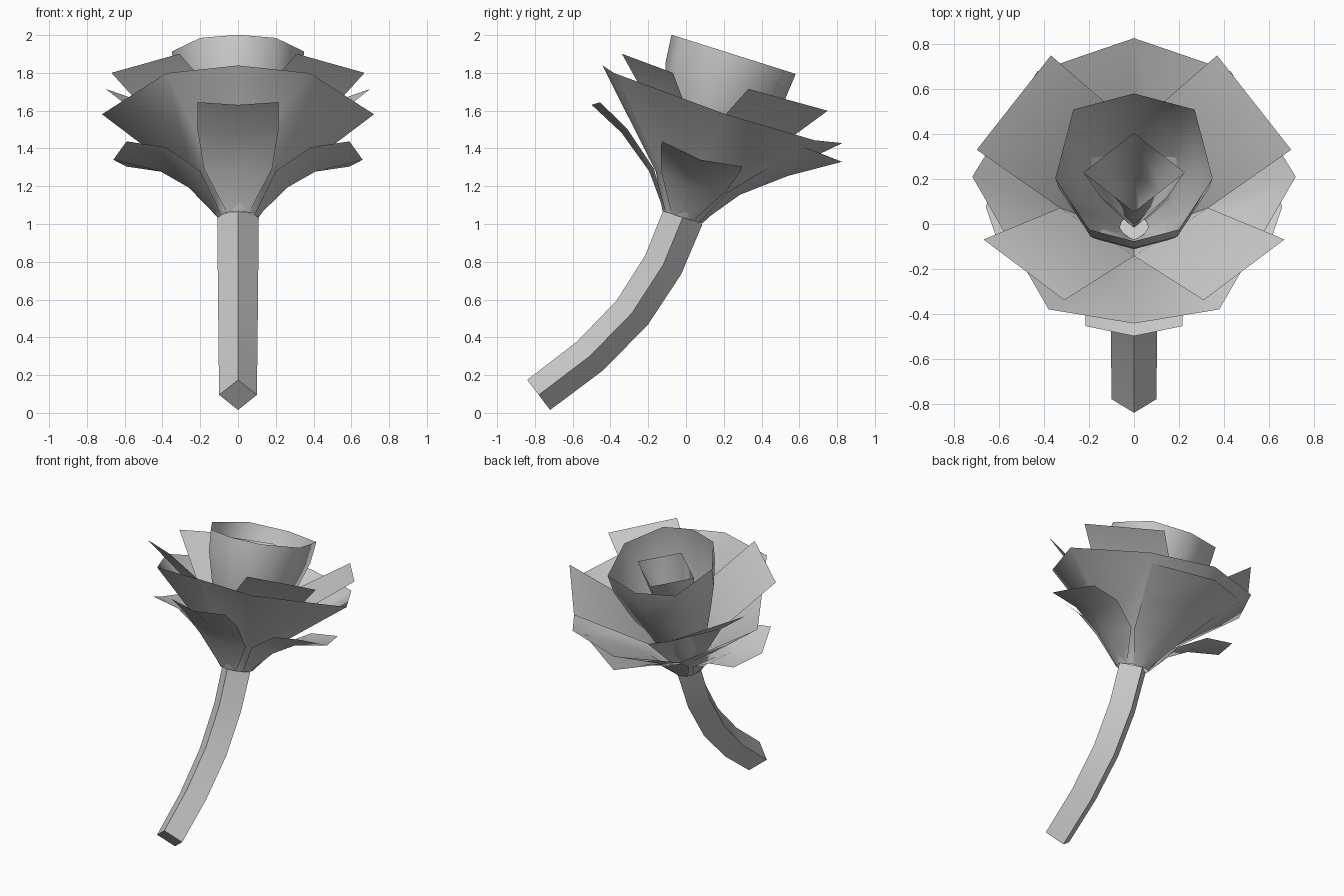
import bpy, bmesh, math
from mathutils import Matrix, Vector

cube = bpy.data.objects.get("Cube")
if cube:
    bpy.data.objects.remove(cube, do_unlink=True)

grey = bpy.data.materials.new("pale_grey")
grey.use_nodes = True
grey.diffuse_color = (0.6, 0.6, 0.6, 1)
grey.node_tree.nodes["Principled BSDF"].inputs["Base Color"].default_value = (0.6, 0.6, 0.6, 1)

# The bloom is modelled upright, then tilted back onto the stem top
TILT = Matrix.Translation((0, -0.02, 1.035)) @ Matrix.Rotation(math.radians(-17.5), 4, 'X')


def loft(name, rows, closed=False, caps=False, matrix=TILT):
    """Skin a surface through rows that hold equal numbers of points."""
    bm = bmesh.new()
    grid = [[bm.verts.new(matrix @ Vector(p)) for p in row] for row in rows]
    n = len(rows[0])
    for low, high in zip(grid, grid[1:]):
        for i in range(n if closed else n - 1):
            j = (i + 1) % n
            bm.faces.new((low[i], low[j], high[j], high[i]))
    if caps:
        bm.faces.new(grid[0][::-1])
        bm.faces.new(grid[-1])
    mesh = bpy.data.meshes.new(name)
    bm.to_mesh(mesh)
    bm.free()
    mesh.materials.append(grey)
    obj = bpy.data.objects.new(name, mesh)
    bpy.context.collection.objects.link(obj)
    bpy.ops.object.select_all(action='DESELECT')
    obj.select_set(True)
    bpy.context.view_layer.objects.active = obj
    bpy.ops.object.shade_smooth_by_angle(angle=math.radians(80 if caps else 180))
    return obj


def mirrored(half):
    """Complete a ring from its +x half, listed front to back."""
    return half + [(-x, y) for x, y in half[-2:0:-1]]


def scaled(ring, s, z):
    return [(x * s, y * s, z) for x, y in ring]


# Stem: four-sided tube along a curved path in the y-z plane
path = [(-0.78, 0.095), (-0.51, 0.30), (-0.285, 0.53), (-0.12, 0.785), (-0.015, 1.04)]
rows = []
for i, (y, z) in enumerate(path):
    a, b = path[max(i - 1, 0)], path[min(i + 1, len(path) - 1)]
    t = Vector((0, b[0] - a[0], b[1] - a[1])).normalized()
    up = Vector((0, -t.z, t.y))
    c, r = Vector((0, y, z)), 0.1 + 0.0025 * i
    rows.append([c + up * r, c - Vector((r, 0, 0)), c - up * r, c + Vector((r, 0, 0))])
loft("stem", rows, closed=True, caps=True, matrix=Matrix())

# Inner cup
rim = mirrored([(0, -0.345), (0.2, -0.29), (0.35, -0.05), (0.27, 0.27), (0, 0.345)])
loft("inner_cup", [scaled(rim, s, z) for s, z in
                   [(0.18, 0.04), (0.5, 0.25), (0.8, 0.57), (0.96, 0.76), (1, 0.905)]], closed=True)

# Four-sided bud in the middle of the cup
bud = mirrored([(0, -0.184), (0.225, 0), (0, 0.184)])
loft("bud", [scaled(bud, s, z) for s, z in [(0.15, 0.1), (0.65, 0.45), (1, 0.83)]], closed=True)

# Wide outer bowl
base = [(0.11 * math.sin(k * math.pi / 4), -0.11 * math.cos(k * math.pi / 4)) for k in range(8)]
rim = mirrored([(0, -0.645), (0.38, -0.573), (0.72, 0.056), (0.43, 0.545), (0, 0.69)])
rim_z = [0.64, 0.62, 0.59, 0.6, 0.63, 0.6, 0.59, 0.62]
loft("outer_bowl", [scaled(base, 1, 0), scaled(rim, 0.32, 0.19),
                    [(x, y, z) for (x, y), z in zip(rim, rim_z)]], closed=True)

# Four notched petals between cup and bowl
notch_front, notch_side, notch_back = (0, -0.27, 0.45), (0.33, -0.03, 0.4), (0, 0.33, 0.45)
petals = [("front", notch_front, (0.31, -0.565, 0.73), (0.67, -0.277, 0.715), notch_side),
          ("back", notch_side, (0.7, 0.13, 0.754), (0.37, 0.565, 0.77), notch_back)]
for name, n0, t0, t1, n1 in petals:
    for side, sx in (("left", 1), ("right", -1)):
        lower = [(p[0] * 0.25, p[1] * 0.25, 0.03) for p in (n0, n1)]
        loft(f"{name}_{side}_petal",
             [[(sx * x, y, z) for x, y, z in row] for row in (lower, (n0, n1), (t0, t1))])


# Sepals: each row is centre radius, centre height, half width, edge radius, edge height
def sepal(name, turn, rows):
    pts = [[(-w, -re, he), (0, -rc, hc), (w, -re, he)] for rc, hc, w, re, he in rows]
    loft(name, pts, matrix=TILT @ Matrix.Rotation(turn, 4, 'Z'))


root = (0.1, 0.0, 0.06, 0.09, 0.0)
sepal("front_sepal", 0, [root, (0.24, 0.18, 0.18, 0.22, 0.2),
                         (0.44, 0.33, 0.215, 0.416, 0.357), (0.636, 0.424, 0.215, 0.598, 0.451)])
for name, turn in (("left_sepal", math.pi / 2), ("right_sepal", -math.pi / 2)):
    sepal(name, turn, [root, (0.26, 0.165, 0.18, 0.2, 0.2),
                       (0.41, 0.255, 0.22, 0.385, 0.32), (0.66, 0.32, 0.222, 0.59, 0.352)])
sepal("back_sepal", math.pi, [root, (0.255, 0.206, 0.18, 0.19, 0.2),
                              (0.468, 0.378, 0.27, 0.34, 0.37), (0.718, 0.535, 0.38, 0.5, 0.55)])
